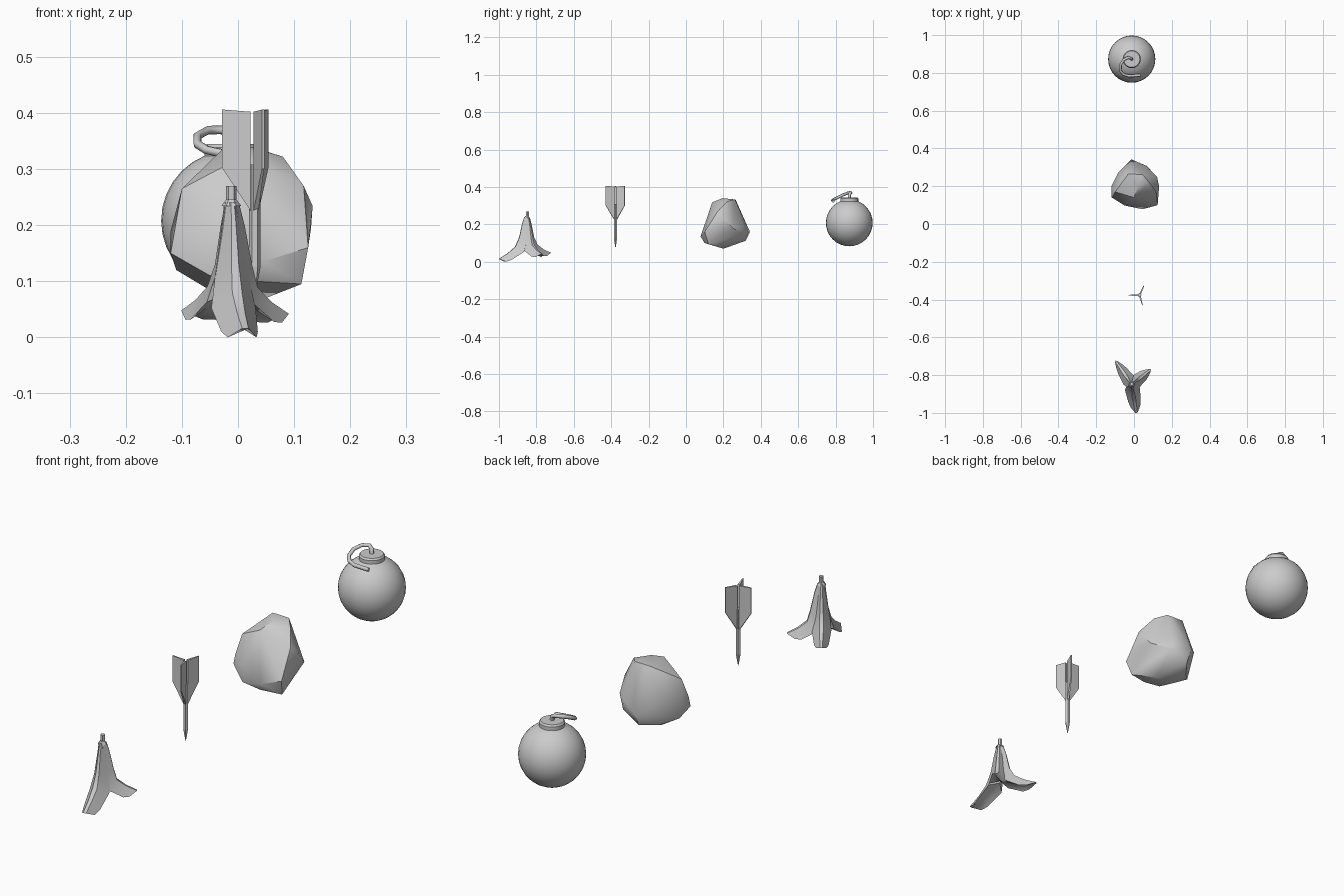
import bpy, bmesh, math
from mathutils import Vector

if "Cube" in bpy.data.objects:
    bpy.data.objects.remove(bpy.data.objects["Cube"])


def add_mesh(name, verts, faces, angle=None):
    me = bpy.data.meshes.new(name)
    me.from_pydata([tuple(v) for v in verts], [], faces)
    bm = bmesh.new()
    bm.from_mesh(me)
    bmesh.ops.recalc_face_normals(bm, faces=bm.faces)
    bm.to_mesh(me)
    bm.free()
    ob = bpy.data.objects.new(name, me)
    bpy.context.collection.objects.link(ob)
    smooth(ob, angle)
    return ob


def smooth(ob, angle):
    if angle is None:
        return
    bpy.ops.object.select_all(action='DESELECT')
    ob.select_set(True)
    bpy.context.view_layer.objects.active = ob
    bpy.ops.object.shade_smooth_by_angle(angle=math.radians(angle))


def loft(name, rings, angle=None):
    n = len(rings[0])
    verts = [p for r in rings for p in r]
    faces = [(k * n + i, k * n + (i + 1) % n, (k + 1) * n + (i + 1) % n, (k + 1) * n + i)
             for k in range(len(rings) - 1) for i in range(n)]
    faces += [tuple(range(n)), tuple(range(len(verts) - n, len(verts)))]
    return add_mesh(name, verts, faces, angle)


def lathe(name, cx, cy, profile, n, angle=None):
    return loft(name, [[(cx + r * math.cos(2 * math.pi * i / n),
                         cy + r * math.sin(2 * math.pi * i / n), z) for i in range(n)]
                       for r, z in profile], angle)


# --- bomb: ball, cap disc and curled fuse
bpy.ops.mesh.primitive_uv_sphere_add(segments=32, ring_count=16, radius=0.125,
                                     location=(-0.012, 0.873, 0.208))
ball = bpy.context.object
ball.name = "bomb_ball"
smooth(ball, 40)
lathe("bomb_cap", -0.012, 0.873, [(0.048, 0.31), (0.048, 0.338), (0.043, 0.345)], 24, 30)

path = [(-0.012, 0.873, 0.34), (-0.014, 0.875, 0.362), (-0.03, 0.882, 0.37),
        (-0.054, 0.87, 0.369), (-0.072, 0.842, 0.359), (-0.072, 0.812, 0.344),
        (-0.056, 0.792, 0.334), (-0.028, 0.783, 0.328), (0.034, 0.787, 0.324)]
cu = bpy.data.curves.new("bomb_fuse", 'CURVE')
cu.dimensions = '3D'
cu.bevel_depth = 0.008
cu.bevel_resolution = 1
cu.use_fill_caps = True
sp = cu.splines.new('POLY')
sp.points.add(len(path) - 1)
for p, c in zip(sp.points, path):
    p.co = (*c, 1)
fuse = bpy.data.objects.new("bomb_fuse", cu)
bpy.context.collection.objects.link(fuse)

# --- rock: convex hull of a few corner points
corners = [(0.02, .195, .34), (-.03, .265, .333), (.045, .262, .333), (0, .14, .318),
           (.08, .22, .322), (.117, .17, .27), (.133, .2, .234), (.13, .17, .193),
           (.122, .25, .18), (.125, .1, .16), (.113, .12, .095), (.05, .2, .07),
           (-.03, .2, .072), (.045, .078, .135), (.03, .1, .1), (-.05, .098, .18),
           (-.05, .1, .11), (-.12, .142, .15), (-.113, .145, .19), (-.1, .17, .265),
           (-.12, .2, .19), (-.11, .2, .12), (-.082, .275, .2), (-.013, .342, .16),
           (-.01, .318, .112), (.066, .308, .15), (.06, .31, .19), (-.06, .25, .1)]
bm = bmesh.new()
for c in corners:
    bm.verts.new(c)
res = bmesh.ops.convex_hull(bm, input=bm.verts)
bmesh.ops.delete(bm, geom=list({g for g in res["geom_interior"] + res["geom_unused"]
                               if isinstance(g, bmesh.types.BMVert)}), context='VERTS')
me = bpy.data.meshes.new("rock")
bm.to_mesh(me)
bm.free()
rock = bpy.data.objects.new("rock", me)
bpy.context.collection.objects.link(rock)
smooth(rock, 38)

# --- dart: pointed shaft and three thin fins
DX, DY = 0.03, -0.377
lathe("dart_shaft", DX, DY, [(0.001, 0.076), (0.010, 0.125), (0.010, 0.308)], 6)
fin = [(0.007, 0.225), (0.056, 0.302), (0.056, 0.406), (0.007, 0.402)]
for i, (deg, reach) in enumerate([(180, 1.04), (66, 0.98), (-74, 0.98)]):
    a = math.radians(deg)
    u, v = Vector((math.cos(a), math.sin(a), 0)), Vector((-math.sin(a), math.cos(a), 0))
    sides = [[Vector((DX, DY, z)) + u * (r * reach) + v * (s * (0.0045 if r < .02 else 0.002))
              for r, z in fin] for s in (-1, 1)]
    loft(f"dart_fin_{i + 1}", sides)

# --- three-footed stand: each leg flares from the neck to a foot
CX, CY = -0.012, -0.85
# ridge (d, z), flank (d, half width, z), underside (d, z)
sections = [((.015, .240), (.000, .013, .240), (-.008, .240)),
            ((.027, .200), (.002, .019, .190), (-.008, .190)),
            ((.042, .130), (.006, .030, .110), (-.008, .110)),
            ((.064, .080), (.024, .040, .052), (.000, .070)),
            ((.105, .045), (.090, .033, .010), (.075, .032)),
            ((.152, .016), (.118, .026, .000), (.118, .016))]
legs = [("front_leg", (0.025, -0.15), 1.0, 0.0, 1.0),
        ("left_leg", (-0.086, 0.126), 1.0, 0.032, 0.72),
        ("right_leg", (0.098, 0.078), 0.84, 0.026, 0.78)]
for name, d, length, lift, wide in legs:
    u = Vector((*d, 0)).normalized()
    v = Vector((-u.y, u.x, 0))
    rings = []
    for k, (ridge, flank, under) in enumerate(sections):
        up = lift * max(0, k - 2) / 3
        w = flank[1] * (1 + (wide - 1) * max(0, k - 2) / 3)
        pt = lambda dd, s, z: Vector((CX, CY, z + up)) + u * dd * (length if k > 2 else 1) + v * s
        rings.append([pt(ridge[0], -w * .22, ridge[1]), pt(ridge[0], w * .22, ridge[1]),
                      pt(flank[0], w, flank[2]), pt(under[0], 0, under[1]),
                      pt(flank[0], -w, flank[2])])
    loft("stand_" + name, rings, 40)
# neck and stem on top
lathe("stand_neck", CX, CY, [(0.018, 0.234), (0.009, 0.246)], 6)
lathe("stand_stem", CX, CY + 0.003, [(0.009, 0.24), (0.009, 0.27)], 6)
